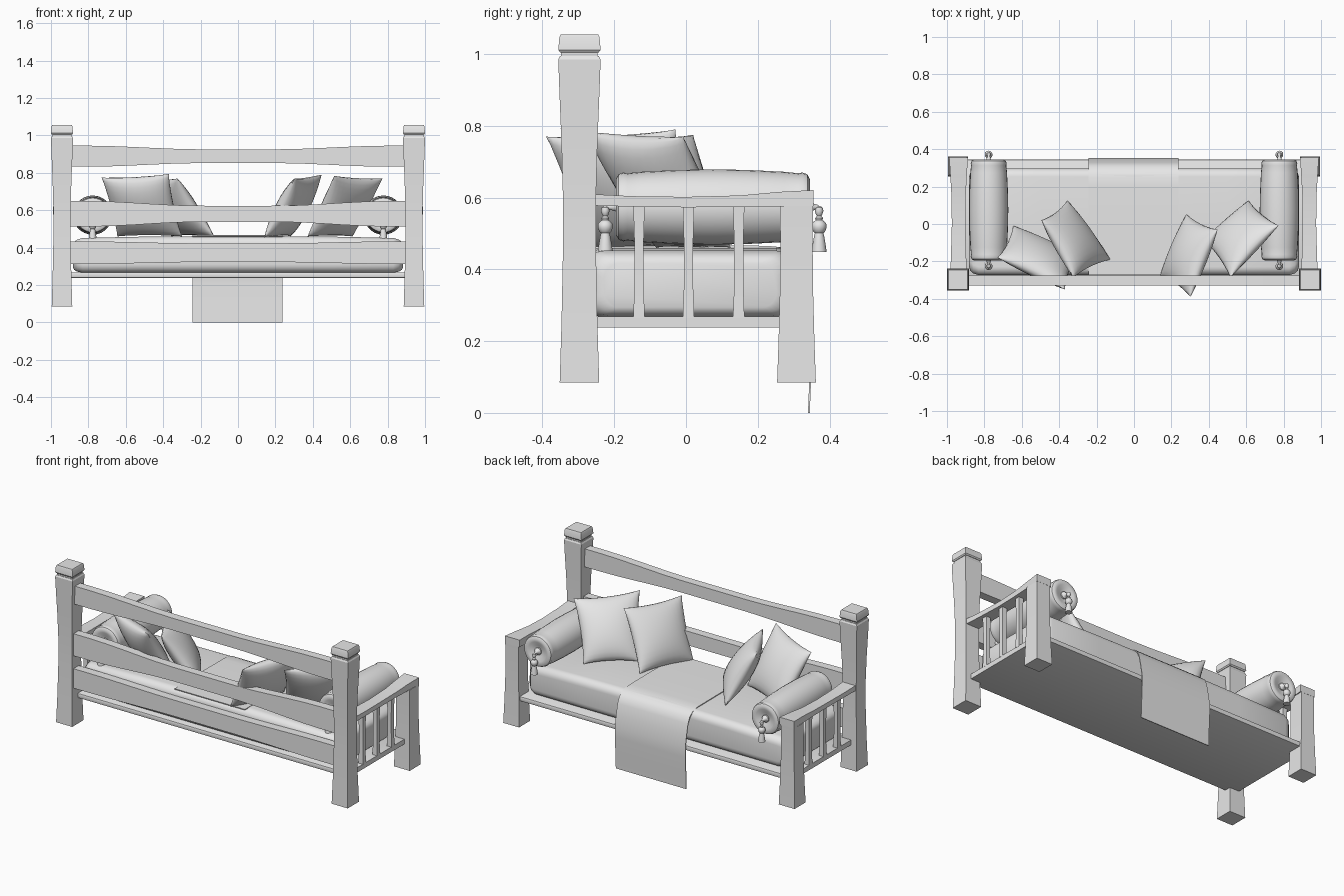
import bpy, bmesh, math
from mathutils import Vector

if "Cube" in bpy.data.objects:
    bpy.data.objects.remove(bpy.data.objects["Cube"])

mat = bpy.data.materials.new("pale_grey")
mat.diffuse_color = (0.8, 0.8, 0.8, 1)
mat.use_nodes = True
mat.node_tree.nodes["Principled BSDF"].inputs["Base Color"].default_value = mat.diffuse_color


def finish(name, bm, smooth=None):
    bmesh.ops.remove_doubles(bm, verts=bm.verts, dist=1e-5)
    bmesh.ops.recalc_face_normals(bm, faces=bm.faces)
    me = bpy.data.meshes.new(name)
    bm.to_mesh(me)
    bm.free()
    ob = bpy.data.objects.new(name, me)
    bpy.context.collection.objects.link(ob)
    me.materials.append(mat)
    if smooth:
        bpy.ops.object.select_all(action='DESELECT')
        ob.select_set(True)
        bpy.context.view_layer.objects.active = ob
        bpy.ops.object.shade_smooth_by_angle(angle=math.radians(smooth))
    return ob


def loft(name, rings, smooth=None):
    """Skin a list of closed rings and cap both ends."""
    bm = bmesh.new()
    vs = [[bm.verts.new(p) for p in r] for r in rings]
    n = len(vs[0])
    for a, b in zip(vs, vs[1:]):
        for i in range(n):
            bm.faces.new((a[i], a[(i + 1) % n], b[(i + 1) % n], b[i]))
    bm.faces.new(vs[0])
    bm.faces.new(vs[-1])
    return finish(name, bm, smooth)


def rect(a0, a1, b0, b1):
    return [(a0, b0), (a1, b0), (a1, b1), (a0, b1)]


def round_rect(a0, a1, b0, b1, r, n=6):
    pts = []
    for k, (a, b) in enumerate([(a1 - r, b1 - r), (a0 + r, b1 - r), (a0 + r, b0 + r), (a1 - r, b0 + r)]):
        for i in range(n + 1):
            t = math.pi / 2 * (k + i / n)
            pts.append((a + r * math.cos(t), b + r * math.sin(t)))
    return pts


def lathe(name, profile, centre, axis, seg=24):
    """Revolve (radius, distance) pairs about the y or z axis."""
    rings = []
    for r, d in profile:
        ring = []
        for i in range(seg):
            t = 2 * math.pi * i / seg
            u, v = r * math.cos(t), r * math.sin(t)
            ring.append(Vector(centre) + Vector((u, d, v) if axis == 'y' else (u, v, d)))
        rings.append(ring)
    return loft(name, rings, 40)


def post(name, x, y, sections):
    return loft(name, [[(x + a, y + b, z) for a, b in rect(-h, h, -h, h)] for z, h in sections], 25)


# Posts, arms and spindles on both sides
for s, side in ((-1, "left"), (1, "right")):
    post("back_post_" + side, s * 0.941, -0.297,
         [(0.085, 0.055), (0.25, 0.05), (0.45, 0.046), (0.6, 0.046), (0.75, 0.05), (0.9, 0.056),
          (0.985, 0.059), (0.995, 0.054)])
    post("back_post_neck_" + side, s * 0.941, -0.297, [(0.99, 0.051), (1.015, 0.051)])
    post("back_post_cap_" + side, s * 0.941, -0.297,
         [(1.005, 0.054), (1.012, 0.059), (1.047, 0.056), (1.055, 0.052)])
    post("front_post_" + side, s * 0.941, 0.308,
         [(0.085, 0.054), (0.2, 0.05), (0.35, 0.046), (0.48, 0.045), (0.577, 0.046)])
    arm = [(-0.27, 0.044, 0.578, 0.61), (-0.15, 0.04, 0.575, 0.604), (0.0, 0.036, 0.573, 0.602),
           (0.15, 0.038, 0.574, 0.606), (0.26, 0.044, 0.575, 0.616), (0.355, 0.05, 0.577, 0.621)]
    loft("arm_rail_" + side,
         [[(s * 0.938 + a, y, z) for a, z in rect(-h, h, z0, z1)] for y, h, z0, z1 in arm], 25)
    for i, y in enumerate((-0.131, 0.007, 0.147)):
        post("spindle_%s_%d" % (side, i + 1), s * 0.94, y,
             [(0.265, 0.016), (0.35, 0.013), (0.48, 0.013), (0.58, 0.016)])

# Back rails, thicker towards the posts
for name, zc, end, mid in (("top_rail", 0.889, 0.056, 0.037), ("middle_rail", 0.581, 0.068, 0.043),
                           ("lower_rail", 0.373, 0.06, 0.05)):
    rings = []
    for i in range(17):
        x = -0.9 + 1.8 * i / 16
        k = min(1, max(0, (abs(x) - 0.2) / 0.6))
        h = mid + (end - mid) * k * k * (3 - 2 * k)
        rings.append([(x, y, z) for y, z in rect(-0.328, -0.276, zc - h, zc + h)])
    loft(name, rings, 25)

# Base board
loft("base_board", [[(x, y, z) for y, z in round_rect(-0.29, 0.344, 0.238, 0.268, 0.006, 2)]
                    for x in (-0.955, 0.955)], 30)

# Mattress with soft ends and a slightly domed top
rings = []
for x, inset, top in ((-0.882, 0.045, 0.445), (-0.875, 0.025, 0.447), (-0.86, 0.01, 0.449), (-0.83, 0, 0.452),
                      (-0.5, 0, 0.459), (0, 0, 0.463), (0.5, 0, 0.459), (0.83, 0, 0.452),
                      (0.86, 0.01, 0.449), (0.875, 0.025, 0.447), (0.882, 0.045, 0.445)):
    rings.append([(x, y, z) for y, z in
                  round_rect(-0.274 + inset, 0.298 - inset, 0.266 + inset * 0.6, top - inset * 0.6, 0.045)])
loft("mattress", rings, 50)

# Throw draped over the front edge
path = [(-0.272, 0.463), (0.0, 0.467), (0.2, 0.466), (0.25, 0.464), (0.285, 0.453), (0.312, 0.43), (0.328, 0.395),
        (0.342, 0.33), (0.354, 0.26), (0.354, 0.2), (0.349, 0.1), (0.345, 0.0)]
under = [(y - 0.005 * min(1, max(0, (0.463 - z) / 0.05)), z - (0.005 if z > 0.42 else 0)) for y, z in path]
bm = bmesh.new()
cols = [[[bm.verts.new((x, y, z)) for y, z in line] for line in (path, under)] for x in (-0.243, 0.238)]
(lt, lu), (rt, ru) = cols
for i in range(len(path) - 1):
    for a, b in ((lt, rt), (lu, ru), (lt, lu), (rt, ru)):
        bm.faces.new((a[i], a[i + 1], b[i + 1], b[i]))
for i in (0, -1):
    bm.faces.new((lt[i], rt[i], ru[i], lu[i]))
finish("throw", bm, 40)

# Bolsters with end buttons and hanging tassels
half = [(0.012, 0.252), (0.035, 0.257), (0.06, 0.268), (0.078, 0.27), (0.091, 0.263), (0.096, 0.25),
        (0.094, 0.238), (0.098, 0.2), (0.103, 0.1)]
roll = half + [(0.105, 0.0)] + [(r, -d) for r, d in reversed(half)]
tassel = [(0.003, 0.577), (0.01, 0.572), (0.012, 0.563), (0.009, 0.553), (0.006, 0.549), (0.011, 0.543),
          (0.009, 0.537), (0.013, 0.535), (0.02, 0.527), (0.021, 0.517), (0.017, 0.506), (0.012, 0.501),
          (0.014, 0.493), (0.018, 0.47), (0.021, 0.449)]
for s, side in ((-1, "left"), (1, "right")):
    lathe("bolster_" + side, roll, (s * 0.777, 0.075, 0.574), 'y', 28)
    for e, end in ((-1, "back"), (1, "front")):
        tag = side + "_" + end
        lathe("bolster_button_" + tag, [(0.022, 0.245 * e), (0.022, 0.262 * e), (0.012, 0.272 * e), (0.005, 0.295 * e)],
              (s * 0.777, 0.075, 0.574), 'y', 12)
        lathe("tassel_" + tag, tassel, (s * 0.777, 0.073 + e * 0.298, 0), 'z', 12)


def cushion(name, corners, thick=0.068, n=14):
    """Puffed square between bottom-left, bottom-right, top-right and top-left corners."""
    p = [Vector(c) for c in corners]
    nrm = (p[1] - p[0]).cross(p[3] - p[0]).normalized()
    mid = sum(p, Vector()) / 4
    bm = bmesh.new()
    for sgn in (1, -1):
        g = []
        for i in range(n + 1):
            row = []
            for j in range(n + 1):
                a, b = -math.cos(math.pi * i / n), -math.cos(math.pi * j / n)
                # pinch the sides in so the corners stand out
                ap, bp = a * (1 - 0.07 * (1 - b * b)), b * (1 - 0.07 * (1 - a * a))
                u, v = (ap + 1) / 2, (bp + 1) / 2
                q = p[0].lerp(p[1], u).lerp(p[3].lerp(p[2], u), v)
                puff = max(0, (1 - a * a) * (1 - b * b)) ** 0.5
                row.append(bm.verts.new(q + nrm * (sgn * thick * puff)))
            g.append(row)
        for i in range(n):
            for j in range(n):
                bm.faces.new((g[i][j], g[i + 1][j], g[i + 1][j + 1], g[i][j + 1]))
    return finish(name, bm, 60)


# Scatter cushions leaning against the back and bolsters
cushion("cushion_left_outer", [(-0.645, -0.01, 0.46), (-0.30, -0.17, 0.46), (-0.37, -0.35, 0.795), (-0.73, -0.18, 0.775)])
cushion("cushion_left_inner", [(-0.356, 0.125, 0.46), (-0.126, -0.19, 0.46), (-0.325, -0.286, 0.77), (-0.495, 0.02, 0.775)])
cushion("cushion_right_inner", [(0.14, -0.275, 0.455), (0.28, 0.052, 0.46), (0.447, -0.03, 0.79), (0.302, -0.39, 0.77)])
cushion("cushion_right_outer", [(0.372, -0.083, 0.46), (0.612, 0.125, 0.46), (0.773, -0.008, 0.77), (0.515, -0.286, 0.785)])
